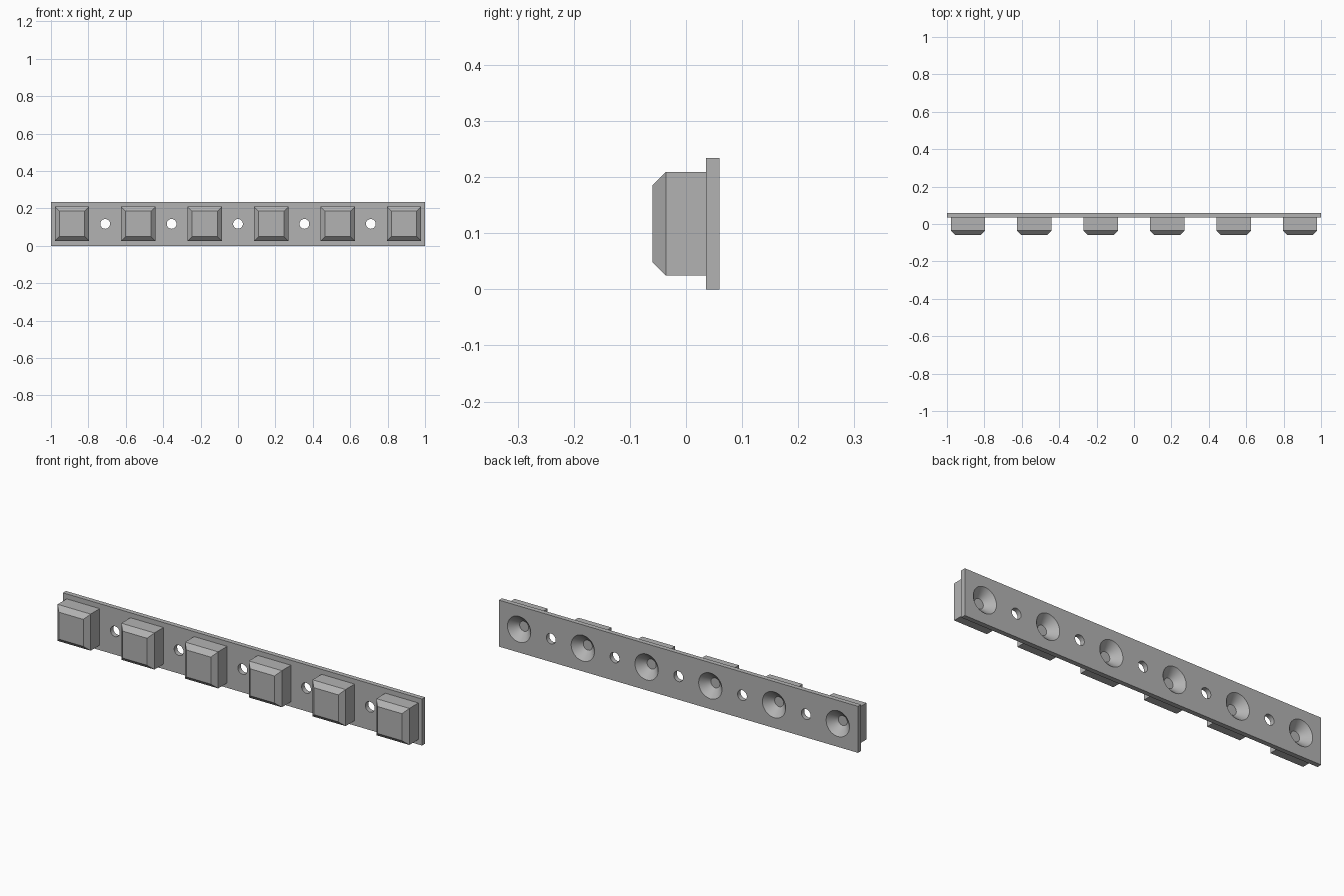
import bpy
import bmesh
from math import radians
from mathutils import Matrix, Vector

default = bpy.data.objects.get("Cube")
if default:
    bpy.data.objects.remove(default, do_unlink=True)

HEIGHT = 0.234
MID = HEIGHT / 2
BACK, SEAM, FRONT = 0.06, 0.036, -0.06
BLOCK = 0.184
CHAMFER = 0.024
PITCH = 0.355

grey = bpy.data.materials.new("plain grey")
grey.use_nodes = True
colour = (0.45, 0.45, 0.45, 1)
grey.diffuse_color = colour
grey.node_tree.nodes["Principled BSDF"].inputs["Base Color"].default_value = colour


def finish(name, bm):
    bmesh.ops.recalc_face_normals(bm, faces=bm.faces)
    mesh = bpy.data.meshes.new(name)
    bm.to_mesh(mesh)
    bm.free()
    mesh.materials.append(grey)
    obj = bpy.data.objects.new(name, mesh)
    bpy.context.collection.objects.link(obj)
    return obj


def box(width, y0, y1, height, x=0):
    bm = bmesh.new()
    bmesh.ops.create_cube(bm, size=1)
    bmesh.ops.scale(bm, verts=bm.verts, vec=(width, y1 - y0, height))
    bmesh.ops.translate(bm, verts=bm.verts, vec=(x, (y0 + y1) / 2, MID))
    return bm


def add_cone(bm, x, y0, r0, y1, r1):
    """Round cutter along y, from radius r0 at y0 to r1 at y1."""
    turn = Matrix.Rotation(radians(-90), 4, "X")
    place = Matrix.Translation(Vector((x, (y0 + y1) / 2, MID)))
    bmesh.ops.create_cone(bm, cap_ends=True, segments=40, radius1=r0, radius2=r1,
                          depth=y1 - y0, matrix=place @ turn)


def cut(obj, cutter):
    mod = obj.modifiers.new("cut", "BOOLEAN")
    mod.operation = "DIFFERENCE"
    mod.solver = "EXACT"
    mod.object = cutter
    bpy.ops.object.select_all(action="DESELECT")
    bpy.context.view_layer.objects.active = obj
    obj.select_set(True)
    bpy.ops.object.modifier_apply(modifier=mod.name)
    bpy.ops.object.shade_smooth_by_angle(angle=radians(30))


block_xs = [(i - 2.5) * PITCH for i in range(6)]
hole_xs = [(i - 2) * PITCH for i in range(5)]

# Cutters: straight through holes, and tapered sockets open at the back
bm = bmesh.new()
for x in hole_xs:
    add_cone(bm, x, 0, 0.026, 0.1, 0.026)
for x in block_xs:
    add_cone(bm, x, 0.02, 0.025, 0.07, 0.075)
cutter = finish("socket_cutter", bm)
cutter.hide_render = True

# Back plate
cut(finish("back_plate", box(2, SEAM, BACK, HEIGHT)), cutter)

# Square blocks with chamfered front rims
for i, x in enumerate(block_xs):
    bm = box(BLOCK, FRONT, SEAM, BLOCK, x)
    rim = [e for e in bm.edges if all(v.co.y < 0 for v in e.verts)]
    bmesh.ops.bevel(bm, geom=rim, offset=CHAMFER, segments=1, affect="EDGES")
    cut(finish(f"block_{i + 1}", bm), cutter)

bpy.data.objects.remove(cutter, do_unlink=True)
